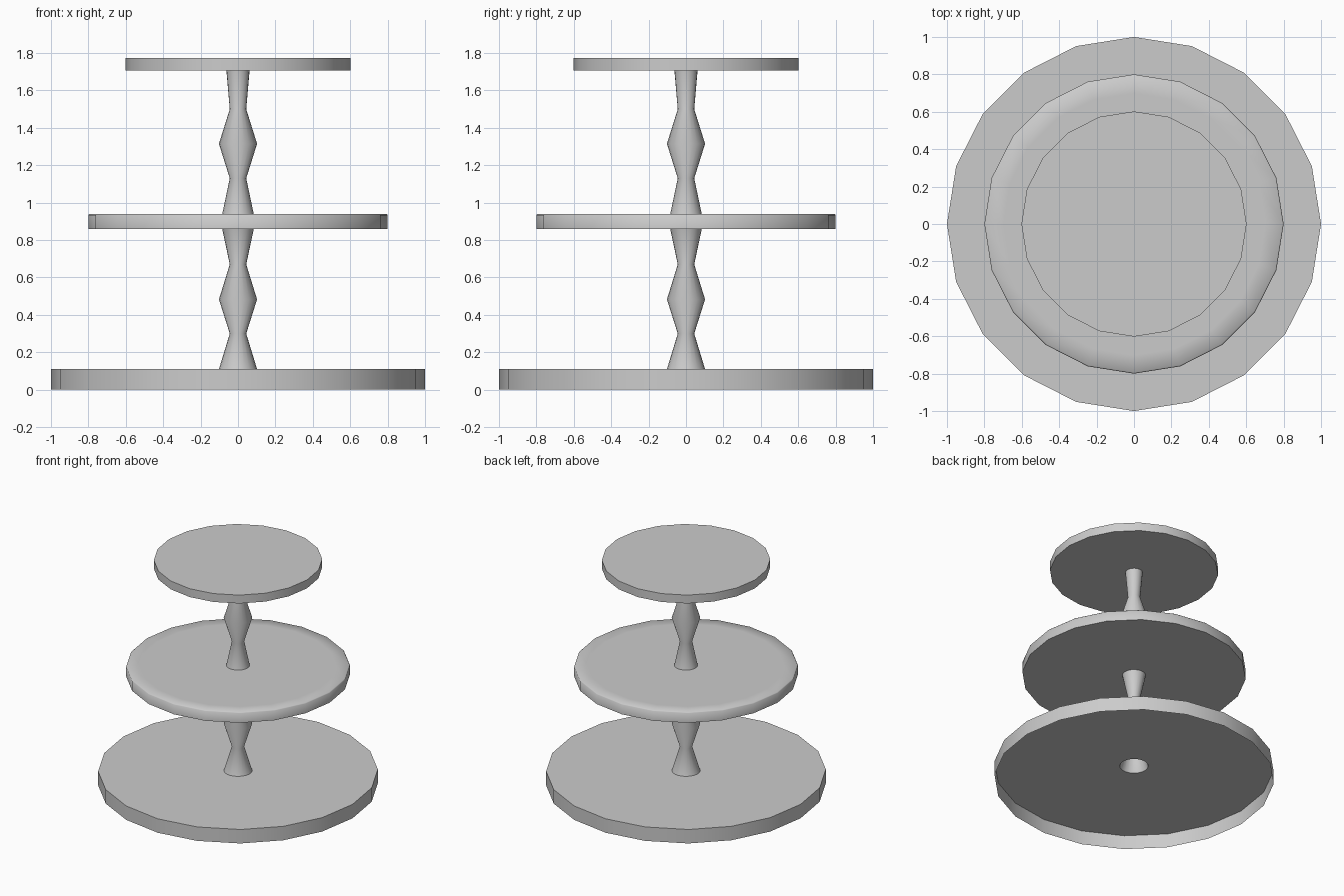
import bpy, bmesh, math

if "Cube" in bpy.data.objects:
    bpy.data.objects.remove(bpy.data.objects["Cube"])

SIDES = 20


def lathe(name, profile, smooth_angle):
    """Revolve an (r, z) profile around z; a final r = 0 closes with a cap face."""
    bm = bmesh.new()
    rings = []
    for r, z in profile:
        if r == 0:
            continue
        rings.append([bm.verts.new((r * math.cos(2 * math.pi * i / SIDES),
                                    r * math.sin(2 * math.pi * i / SIDES), z))
                      for i in range(SIDES)])
    for a, b in zip(rings, rings[1:]):
        for i in range(SIDES):
            j = (i + 1) % SIDES
            bm.faces.new((a[i], a[j], b[j], b[i]))
    if profile[-1][0] == 0:
        bm.faces.new(rings[-1])
    me = bpy.data.meshes.new(name)
    bm.to_mesh(me)
    bm.free()
    ob = bpy.data.objects.new(name, me)
    bpy.context.collection.objects.link(ob)
    bpy.ops.object.select_all(action='DESELECT')
    ob.select_set(True)
    bpy.context.view_layer.objects.active = ob
    bpy.ops.object.shade_smooth_by_angle(angle=math.radians(smooth_angle))
    return ob


# Bottom tray: hollow underneath, with a rim wall and a top plate
lathe("bottom_tray", [(1.0, 0), (1.0, 0.11), (0.102, 0.11)], 30)

# Middle tray with a softened top edge
lathe("middle_tray", [(0.084, 0.858), (0.80, 0.858), (0.80, 0.934),
                      (0.794, 0.94), (0.70, 0.94), (0.084, 0.94)], 60)

# Top tray, closed on top
lathe("top_tray", [(0.062, 1.707), (0.602, 1.707), (0.602, 1.773), (0, 1.773)], 30)

# Turned stem sections between the trays, open where they meet them
lathe("lower_stem", [(0.102, 0.11), (0.044, 0.30), (0.102, 0.483),
                     (0.044, 0.67), (0.084, 0.858)], 60)
lathe("upper_stem", [(0.084, 0.94), (0.044, 1.13), (0.102, 1.315),
                     (0.044, 1.50), (0.062, 1.707)], 60)
